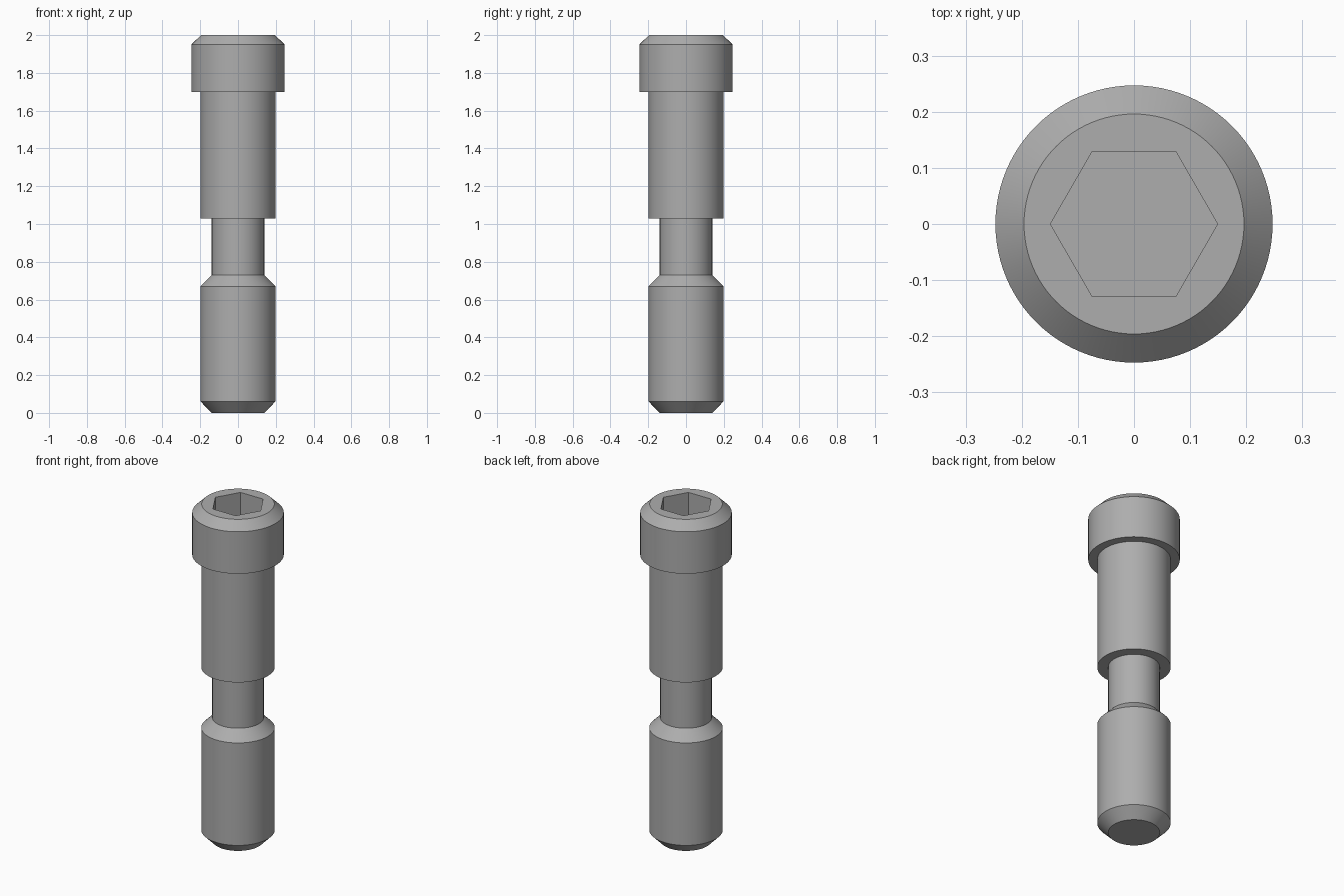
import bpy
import bmesh
from math import radians, tau
from mathutils import Matrix, Vector

cube = bpy.data.objects.get("Cube")
if cube:
    bpy.data.objects.remove(cube, do_unlink=True)

steel = bpy.data.materials.new("grey steel")
steel.use_nodes = True
grey = (0.42, 0.42, 0.42, 1)
steel.diffuse_color = grey
steel.node_tree.nodes["Principled BSDF"].inputs["Base Color"].default_value = grey


def add_object(name, bm):
    bmesh.ops.recalc_face_normals(bm, faces=bm.faces)
    mesh = bpy.data.meshes.new(name)
    bm.to_mesh(mesh)
    bm.free()
    mesh.materials.append(steel)
    obj = bpy.data.objects.new(name, mesh)
    bpy.context.collection.objects.link(obj)
    return obj


def lathe(name, profile, steps=96):
    """Revolve (radius, height) points about z and cap both ends."""
    bm = bmesh.new()
    verts = [bm.verts.new((r, 0, z)) for r, z in profile]
    edges = [bm.edges.new(pair) for pair in zip(verts, verts[1:])]
    bmesh.ops.spin(bm, geom=verts + edges, axis=(0, 0, 1), cent=(0, 0, 0),
                   angle=tau, steps=steps, use_merge=True)
    bmesh.ops.remove_doubles(bm, verts=bm.verts, dist=1e-5)
    bmesh.ops.holes_fill(bm, edges=[e for e in bm.edges if e.is_boundary], sides=0)
    return add_object(name, bm)


# Key dimensions
HEAD, SHANK, NECK = 0.247, 0.198, 0.139
SOCKET, DEPTH = 0.149, 0.18

# Turned screw: chamfered tip, lower body, neck, shank and head
screw = lathe("socket_screw", [
    (NECK, 0), (SHANK, 0.06), (SHANK, 0.67), (NECK, 0.73),
    (NECK, 1.03), (SHANK, 1.03), (SHANK, 1.70),
    (HEAD, 1.70), (HEAD, 1.95), (0.196, 2.0),
])

# Hexagonal drive socket, corners on the x axis
bm = bmesh.new()
bmesh.ops.create_cone(bm, cap_ends=True, segments=6, radius1=SOCKET, radius2=SOCKET,
                      depth=2 * DEPTH, matrix=Matrix.Translation((0, 0, 2)))
if max(v.co.x for v in bm.verts) < SOCKET * 0.99:
    bmesh.ops.rotate(bm, verts=bm.verts, cent=Vector((0, 0, 2)),
                     matrix=Matrix.Rotation(radians(30), 3, "Z"))
cutter = add_object("socket_cutter", bm)
cutter.hide_render = True

cut = screw.modifiers.new("hex socket", "BOOLEAN")
cut.operation = "DIFFERENCE"
cut.solver = "EXACT"
cut.object = cutter

bpy.ops.object.select_all(action="DESELECT")
screw.select_set(True)
bpy.context.view_layer.objects.active = screw
bpy.ops.object.modifier_apply(modifier=cut.name)
bpy.data.objects.remove(cutter, do_unlink=True)
bpy.ops.object.shade_smooth_by_angle(angle=radians(30))
